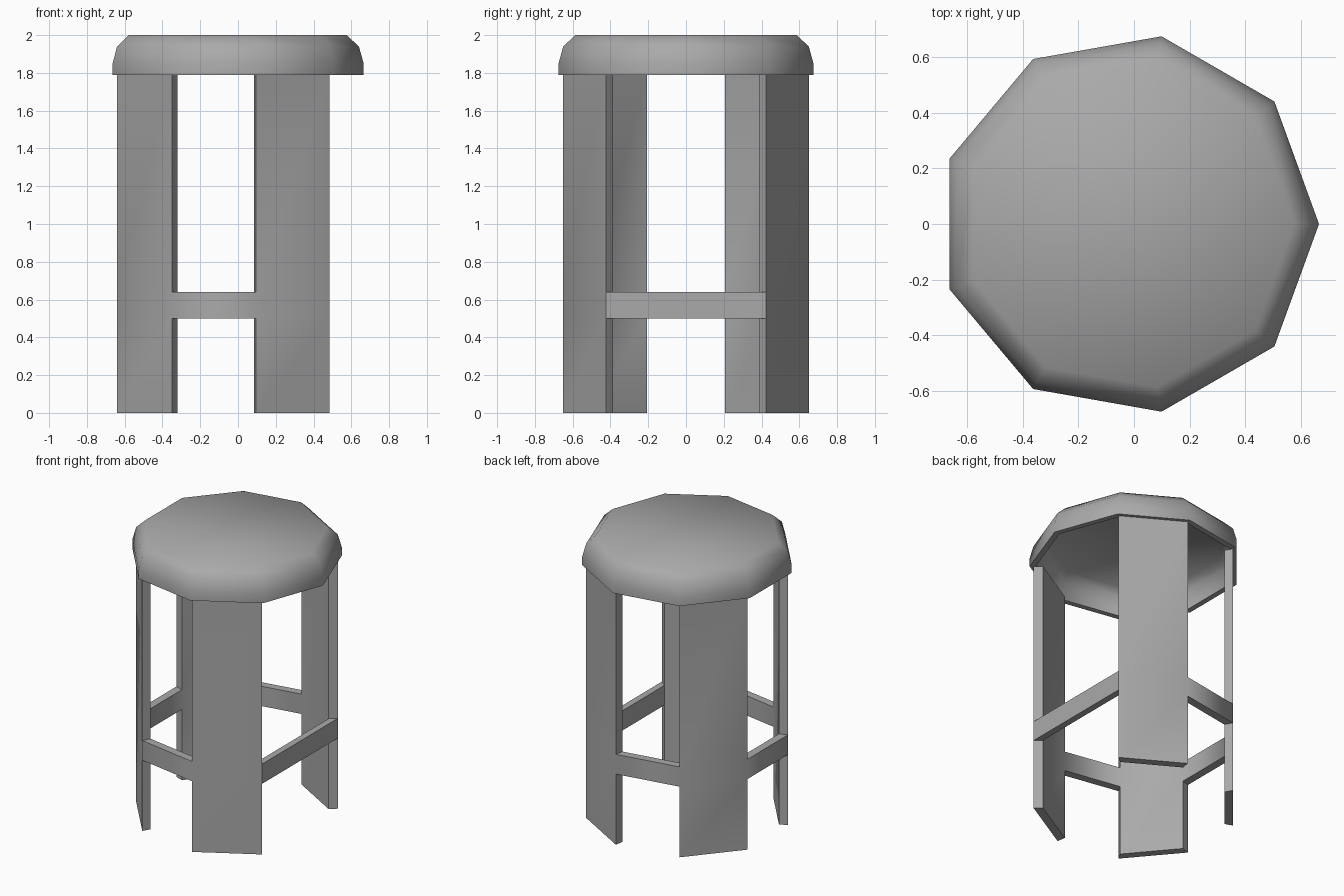
import bpy, bmesh
from math import cos, sin, radians

cube = bpy.data.objects.get("Cube")
if cube:
    bpy.data.objects.remove(cube, do_unlink=True)

OFFSET = -0.02   # the nine-sided plan has a corner on +x, so its centre shifts
SIDES = 9

grey = bpy.data.materials.new("warm_grey")
grey.use_nodes = True
grey.diffuse_color = (0.4, 0.4, 0.4, 1)
grey.node_tree.nodes["Principled BSDF"].inputs["Base Color"].default_value = (0.4, 0.4, 0.4, 1)


def polar(r, step, z):
    a = radians(360 / SIDES * step)
    return (r * cos(a) + OFFSET, r * sin(a), z)


def finish(bm, name):
    bmesh.ops.recalc_face_normals(bm, faces=bm.faces)
    mesh = bpy.data.meshes.new(name)
    bm.to_mesh(mesh)
    bm.free()
    mesh.materials.append(grey)
    obj = bpy.data.objects.new(name, mesh)
    bpy.context.collection.objects.link(obj)
    bpy.ops.object.select_all(action='DESELECT')
    obj.select_set(True)
    bpy.context.view_layer.objects.active = obj
    bpy.ops.object.shade_smooth_by_angle(angle=radians(50))
    return obj


# Seat: hollow cap with a rounded shoulder, outer skin then inner skin
profile = [(0.595, 2.0), (0.66, 1.94), (0.685, 1.85), (0.685, 1.79),
           (0.645, 1.79), (0.645, 1.84), (0.62, 1.91), (0.57, 1.96)]
bm = bmesh.new()
rings = [[bm.verts.new(polar(r, i, z)) for i in range(SIDES)] for r, z in profile]
for a, b in zip(rings, rings[1:]):
    for i in range(SIDES):
        j = (i + 1) % SIDES
        bm.faces.new((a[i], b[i], b[j], a[j]))
bm.faces.new(rings[0])
bm.faces.new(rings[-1])
finish(bm, "seat")

# Leg frame: four flat legs on alternate sides, joined by a belt of footrest bars
OUTER, INNER = 0.66, 0.6
levels = [0.0, 0.5, 0.64, 1.79]
corners = range(1, SIDES)          # the corner on +x is skipped by a straight bar
bm = bmesh.new()
grid = {(s, c, k): bm.verts.new(polar(r, c, z))
        for s, r in enumerate((OUTER, INNER))
        for c in corners for k, z in enumerate(levels)}
for c in corners:
    d = c % (SIDES - 1) + 1
    is_leg = c % 2 == 1
    for k in (range(3) if is_leg else [1]):
        skins = []
        for s in (0, 1):
            skins.append([grid[s, c, k], grid[s, d, k], grid[s, d, k + 1], grid[s, c, k + 1]])
        bm.faces.new(skins[0])
        bm.faces.new(skins[1][::-1])
# close the thickness along every open edge of the outer skin
inner_of = {v: grid[1, c, k] for (s, c, k), v in grid.items() if s == 0}
for e in [e for e in bm.edges if e.is_boundary and e.verts[0] in inner_of]:
    a, b = e.verts
    bm.faces.new((a, b, inner_of[b], inner_of[a]))
finish(bm, "leg_frame")
